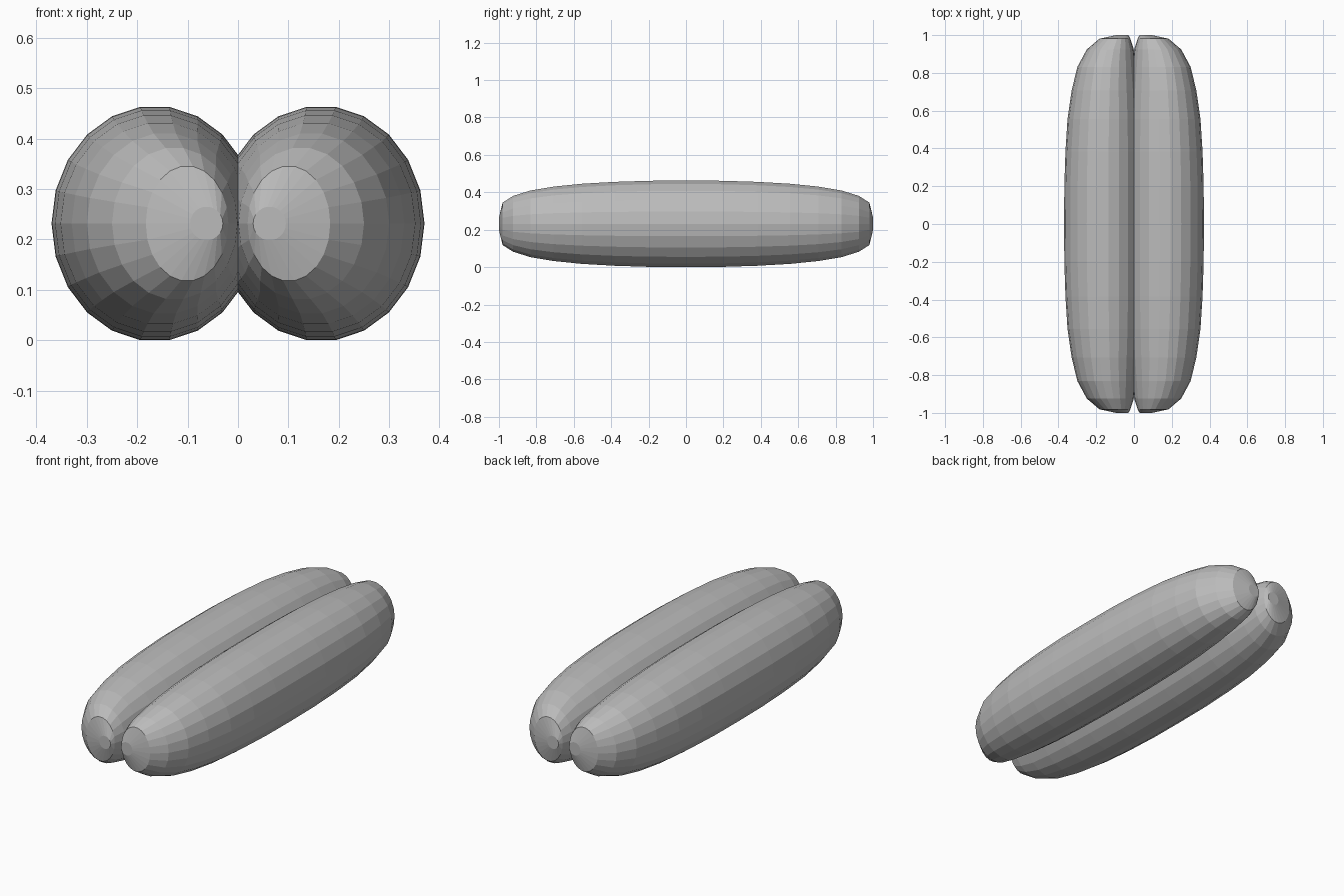
import bpy, bmesh, math

if "Cube" in bpy.data.objects:
    bpy.data.objects.remove(bpy.data.objects["Cube"])

SIDES = 22
MID_Z = 0.2315

# Half profile from the middle to the tip: inner x, outer x, half height
# Rings are spaced in y like those of a 16-ring sphere.
PROFILE = [
    (-0.040, 0.370, 0.2336),
    (-0.039, 0.369, 0.2325),
    (-0.037, 0.363, 0.2265),
    (-0.032, 0.352, 0.2165),
    (-0.022, 0.330, 0.2010),
    (-0.010, 0.300, 0.1800),
    (0.001, 0.250, 0.1510),
    (0.019, 0.183, 0.1145),
    (0.030, 0.095, 0.0335),
]

grey = bpy.data.materials.new("plain grey")
grey.diffuse_color = (0.5, 0.5, 0.5, 1)
grey.use_nodes = True
grey.node_tree.nodes["Principled BSDF"].inputs["Base Color"].default_value = grey.diffuse_color


def lobe(name, side):
    """Loft a long rounded lobe; side is +1 or -1 in x."""
    bm = bmesh.new()
    last = len(PROFILE) - 1
    rings = []
    for k in range(-last, last + 1):
        inner, outer, height = PROFILE[abs(k)]
        y = math.sin(math.pi / 2 * k / last)
        cx, rx = (inner + outer) / 2, (outer - inner) / 2
        ring = []
        for i in range(SIDES):
            a = 2 * math.pi * i / SIDES
            ring.append(bm.verts.new((side * (cx + rx * math.cos(a)), y,
                                      MID_Z + height * math.sin(a))))
        rings.append(ring)
    for a, b in zip(rings, rings[1:]):
        for i in range(SIDES):
            j = (i + 1) % SIDES
            bm.faces.new((a[i], a[j], b[j], b[i]))
    # flat tips
    bm.faces.new(rings[0])
    bm.faces.new(rings[-1])
    bmesh.ops.recalc_face_normals(bm, faces=bm.faces)
    mesh = bpy.data.meshes.new(name)
    bm.to_mesh(mesh)
    bm.free()
    mesh.materials.append(grey)
    obj = bpy.data.objects.new(name, mesh)
    bpy.context.collection.objects.link(obj)


# Two mirrored lobes pressed together along the middle
lobe("right_lobe", 1)
lobe("left_lobe", -1)
